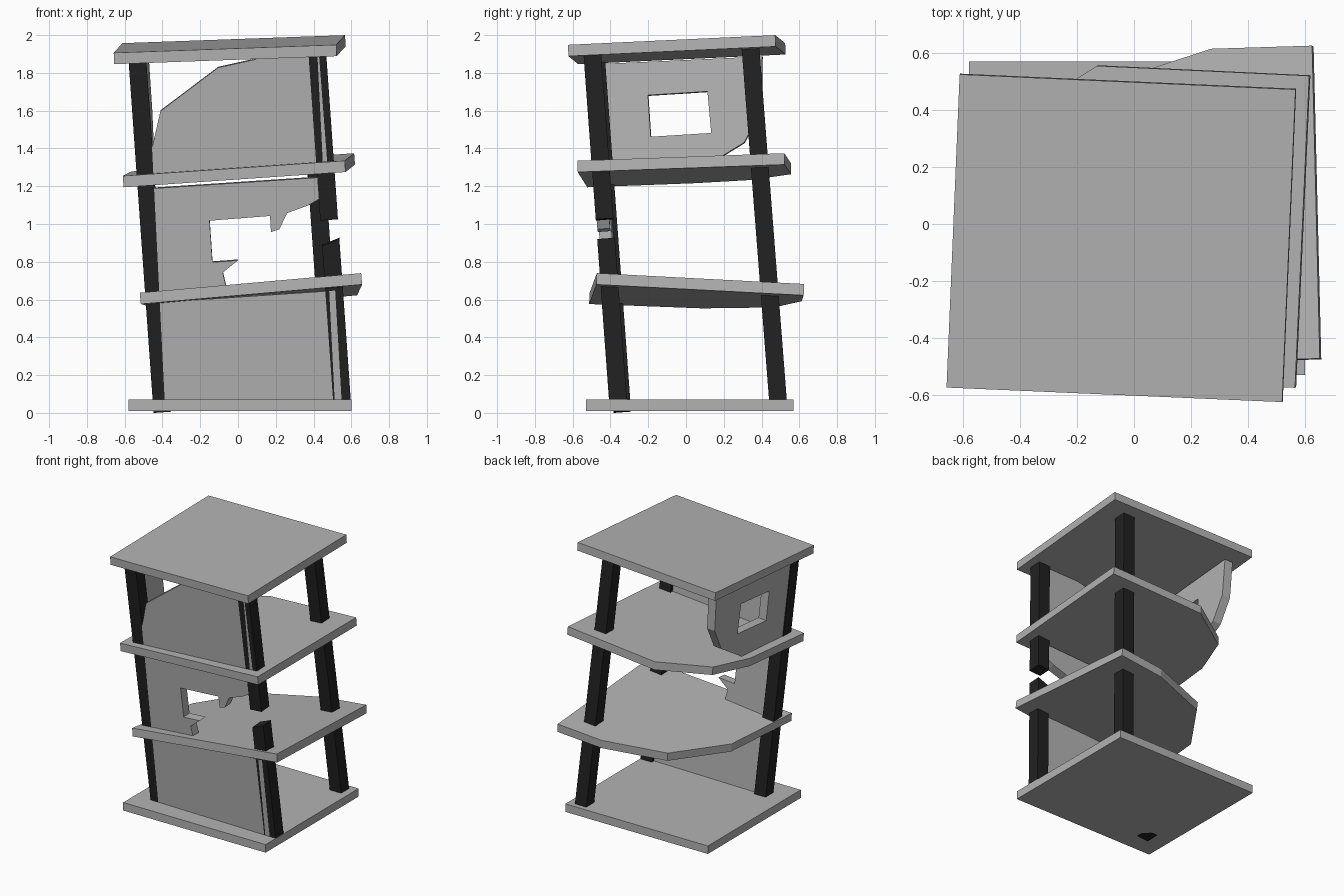
import bpy, bmesh
from mathutils import Vector

if "Cube" in bpy.data.objects:
    bpy.data.objects.remove(bpy.data.objects["Cube"])


def material(name, v):
    m = bpy.data.materials.new(name)
    m.diffuse_color = (v, v, v, 1)
    m.use_nodes = True
    m.node_tree.nodes["Principled BSDF"].inputs["Base Color"].default_value = m.diffuse_color
    return m


dark = material("dark_concrete", 0.015)
grey = material("grey_concrete", 0.45)


def finish(bm, name, mat):
    bmesh.ops.recalc_face_normals(bm, faces=bm.faces[:])
    me = bpy.data.meshes.new(name)
    bm.to_mesh(me)
    bm.free()
    me.materials.append(mat)
    bpy.context.collection.objects.link(bpy.data.objects.new(name, me))


def panel(name, loops, place, thick):
    """Fill outline loops (later ones are holes), then extrude by thick."""
    bm = bmesh.new()
    thick = Vector(thick)
    for loop in loops:
        vs = [bm.verts.new(Vector(place(*p)) - thick / 2) for p in loop]
        for i, v in enumerate(vs):
            bm.edges.new((v, vs[(i + 1) % len(vs)]))
    bmesh.ops.triangle_fill(bm, edges=bm.edges[:], use_beauty=True, normal=thick.normalized())
    bmesh.ops.dissolve_limit(bm, angle_limit=0.01, verts=bm.verts[:], edges=bm.edges[:])
    ext = bmesh.ops.extrude_face_region(bm, geom=bm.faces[:])["geom"]
    bmesh.ops.translate(bm, vec=thick, verts=[g for g in ext if isinstance(g, bmesh.types.BMVert)])
    finish(bm, name, grey)


def slab(name, pts, z0, dx, dy, t=0.06):
    """Tilted floor; z0 + dx*x + dy*y is its top surface."""
    up = Vector((-dx, -dy, 1)) * t
    panel(name, [pts], lambda x, y: Vector((x, y, z0 + dx * x + dy * y)) - up / 2, up)


def column(name, x, y, z_from, z_to, lean=(-0.071, -0.074), top_slope=0.07, w=0.094):
    """Leaning square post; (x, y) is its axis at z = 0."""
    bm = bmesh.new()
    bmesh.ops.create_cube(bm, size=1)
    for v in bm.verts:
        cx, cy = v.co.x * w, v.co.y * w
        z, slope = (z_to, top_slope) if v.co.z > 0 else (z_from, 0.07)
        z += slope * cx - lean[1] * cy
        v.co = (x + lean[0] * z + cx, y + lean[1] * z + cy, z)
    finish(bm, name, dark)


# Floors and roof, with the back left corners broken off
slab("ground_floor", [(-0.58, -0.53), (0.6, -0.53), (0.6, 0.57), (-0.58, 0.57)], 0.07, 0, 0)
slab("first_floor", [(-0.52, -0.51), (0.652, -0.472), (0.625, 0.626), (0.27, 0.615),
                     (-0.176, 0.468), (-0.44, 0.09)], 0.6575, 0.09, -0.05)
slab("second_floor", [(-0.61, -0.525), (0.565, -0.575), (0.615, 0.52), (-0.13, 0.555),
                      (-0.465, 0.345), (-0.57, 0.05)], 1.3144, 0.07, 0.033)
slab("roof", [(-0.658, -0.574), (0.52, -0.625), (0.567, 0.472), (-0.612, 0.525)], 1.957, 0.038, 0.045)

# Columns; the front right one is snapped in the middle storey
column("front_left_column", -0.40, -0.337, 0.0065, 1.88)
column("back_right_column", 0.505, 0.492, 0.04, 1.95, lean=(-0.071, -0.078))
column("front_right_column_lower", 0.555, -0.355, 0.04, 0.905, top_slope=0.4)
column("front_right_column_upper", 0.555, -0.355, 1.025, 1.91)


# Walls lean together with the columns
def front(x, z):
    return (x, -0.358 - 0.02 * x - 0.075 * z, z)


def left(y, z):
    return (-0.397 + 0.045 * y - 0.067 * z, y, z)


front_thick = (0.001, 0.067, 0.005)
left_thick = (0.065, -0.003, 0.004)

panel("ground_front_wall", [[(-0.41, 0.05), (0.55, 0.05), (0.515, 0.65), (-0.45, 0.585)]],
      front, front_thick)

panel("first_storey_front_wall", [[
    (-0.455, 0.58), (-0.065, 0.62), (-0.065, 0.68), (-0.08, 0.745), (0.0, 0.81),
    (-0.135, 0.80), (-0.15, 1.02), (0.17, 1.045), (0.175, 0.96), (0.22, 0.975),
    (0.26, 1.06), (0.37, 1.10), (0.44, 1.14), (0.45, 1.25), (-0.455, 1.19)]],
    front, front_thick)

panel("second_storey_front_wall", [[
    (-0.49, 1.25), (0.475, 1.30), (0.43, 1.89), (0.12, 1.88), (-0.105, 1.83), (-0.41, 1.6)]],
    front, front_thick)

panel("second_storey_left_wall", [
    [(-0.44, 1.25), (0.05, 1.27), (0.31, 1.43), (0.40, 1.60), (0.405, 1.885), (-0.46, 1.845)],
    [(-0.185, 1.46), (0.135, 1.48), (0.115, 1.70), (-0.2, 1.68)]],
    left, left_thick)
